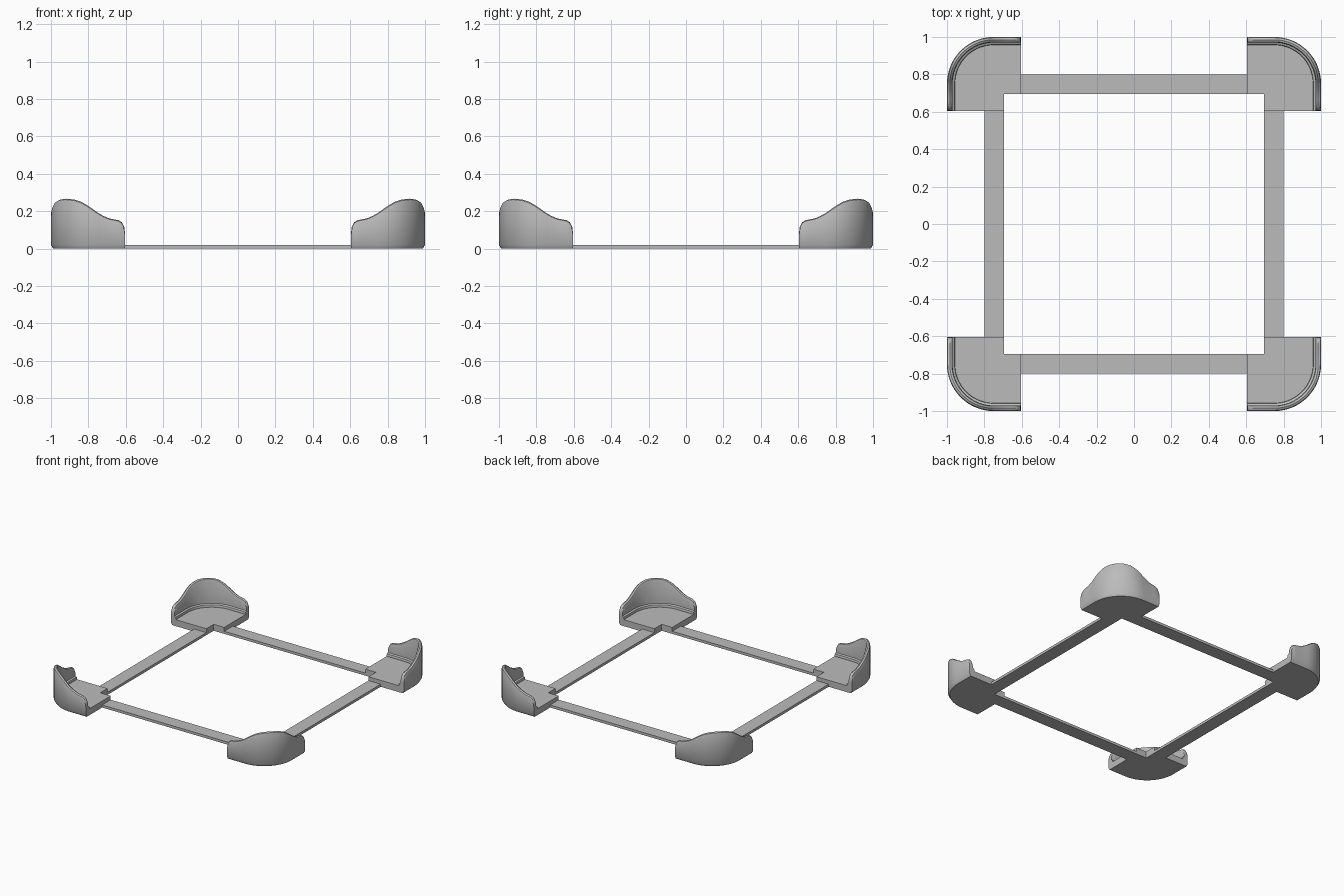
import bpy, bmesh, math
from mathutils import Vector

if "Cube" in bpy.data.objects:
    bpy.data.objects.remove(bpy.data.objects["Cube"])

grey = bpy.data.materials.new("matte grey")
grey.diffuse_color = (0.5, 0.5, 0.5, 1)
grey.use_nodes = True
grey.node_tree.nodes["Principled BSDF"].inputs["Base Color"].default_value = (0.5, 0.5, 0.5, 1)

END, RADIUS = 0.605, 0.25          # where a corner starts, its outer radius
CENTRE = 1 - RADIUS
NOTCH, BAR_OUT = 0.695, 0.80
FLOOR, BAR_H, FOOT = 0.05, 0.02, 0.02

# Wavy top edge of the wall: (x, height) from its end to the corner diagonal
WAVE = [(END, 0.09), (0.608, 0.115), (0.62, 0.14), (0.64, 0.152), (0.66, 0.156),
        (0.69, 0.162), (0.72, 0.175), (0.75, 0.192), (0.80, 0.226), (0.84, 0.249),
        (0.88, 0.262), (0.93, 0.267)]


def height(x):
    for (x0, h0), (x1, h1) in zip(WAVE, WAVE[1:]):
        if x <= x1:
            return h0 + (h1 - h0) * (x - x0) / (x1 - x0)
    return WAVE[-1][1]


def outline():
    """Outer path of a corner as (point, inward direction), back edge to side edge."""
    half = [(Vector((x, 1, 0)), Vector((0, -1, 0))) for x, _ in WAVE if x < CENTRE]
    steps = 14
    for i in range(steps + 1):
        a = math.pi / 4 * i / steps
        out = Vector((math.sin(a), math.cos(a), 0))
        half.append((Vector((CENTRE, CENTRE, 0)) + out * RADIUS, -out))
    return half + [(p.yxz, n.yxz) for p, n in reversed(half[:-1])]


def section(h):
    """Wall cross-section as (inset, z)."""
    return [(FOOT, 0), (0.012, 0), (0, 0.02), (0, h - 0.015), (0.004, h - 0.005),
            (0.015, h), (0.026, h - 0.005), (0.03, h - 0.015), (0.03, 0.074),
            (0.041, 0.068), (0.043, 0.062), (0.043, FLOOR), (FOOT, FLOOR)]


def prism(bm, points, top):
    low = [bm.verts.new((x, y, 0)) for x, y in points]
    high = [bm.verts.new((x, y, top)) for x, y in points]
    bm.faces.new(low)
    bm.faces.new(high)
    for i in range(len(low)):
        j = (i + 1) % len(low)
        bm.faces.new((low[i], low[j], high[j], high[i]))


def finish(bm, name):
    bmesh.ops.recalc_face_normals(bm, faces=bm.faces)
    mesh = bpy.data.meshes.new(name)
    bm.to_mesh(mesh)
    bm.free()
    mesh.materials.append(grey)
    return mesh


def place_four(mesh, names):
    for i, name in enumerate(names):
        ob = bpy.data.objects.new(name, mesh if i == 0 else mesh.copy())
        ob.rotation_euler.z = i * math.pi / 2
        bpy.context.collection.objects.link(ob)
        bpy.ops.object.select_all(action='DESELECT')
        ob.select_set(True)
        bpy.context.view_layer.objects.active = ob
        bpy.ops.object.shade_smooth_by_angle(angle=math.radians(35))


# Corner: curved wavy wall swept along the outline, with a notched floor plate
bm = bmesh.new()
path = outline()
rings = []
for p, n in path:
    h = height(min(p.x, p.y))
    rings.append([bm.verts.new(p + n * d + Vector((0, 0, z))) for d, z in section(h)])
for a, b in zip(rings, rings[1:]):
    for i in range(len(a)):
        j = (i + 1) % len(a)
        bm.faces.new((a[i], a[j], b[j], b[i]))
bm.faces.new(rings[0])
bm.faces.new(rings[-1])
plate = [(p + n * FOOT).xy for p, n in path]
plate += [(NOTCH, END), (NOTCH, NOTCH), (END, NOTCH)]
prism(bm, plate, FLOOR)
place_four(finish(bm, "corner"), ["back_left_corner", "back_right_corner",
                                  "front_right_corner", "front_left_corner"])

# Flat bars joining the corners
bm = bmesh.new()
prism(bm, [(-END, NOTCH), (END, NOTCH), (END, BAR_OUT), (-END, BAR_OUT)], BAR_H)
place_four(finish(bm, "bar"), ["back_bar", "right_bar", "front_bar", "left_bar"])
